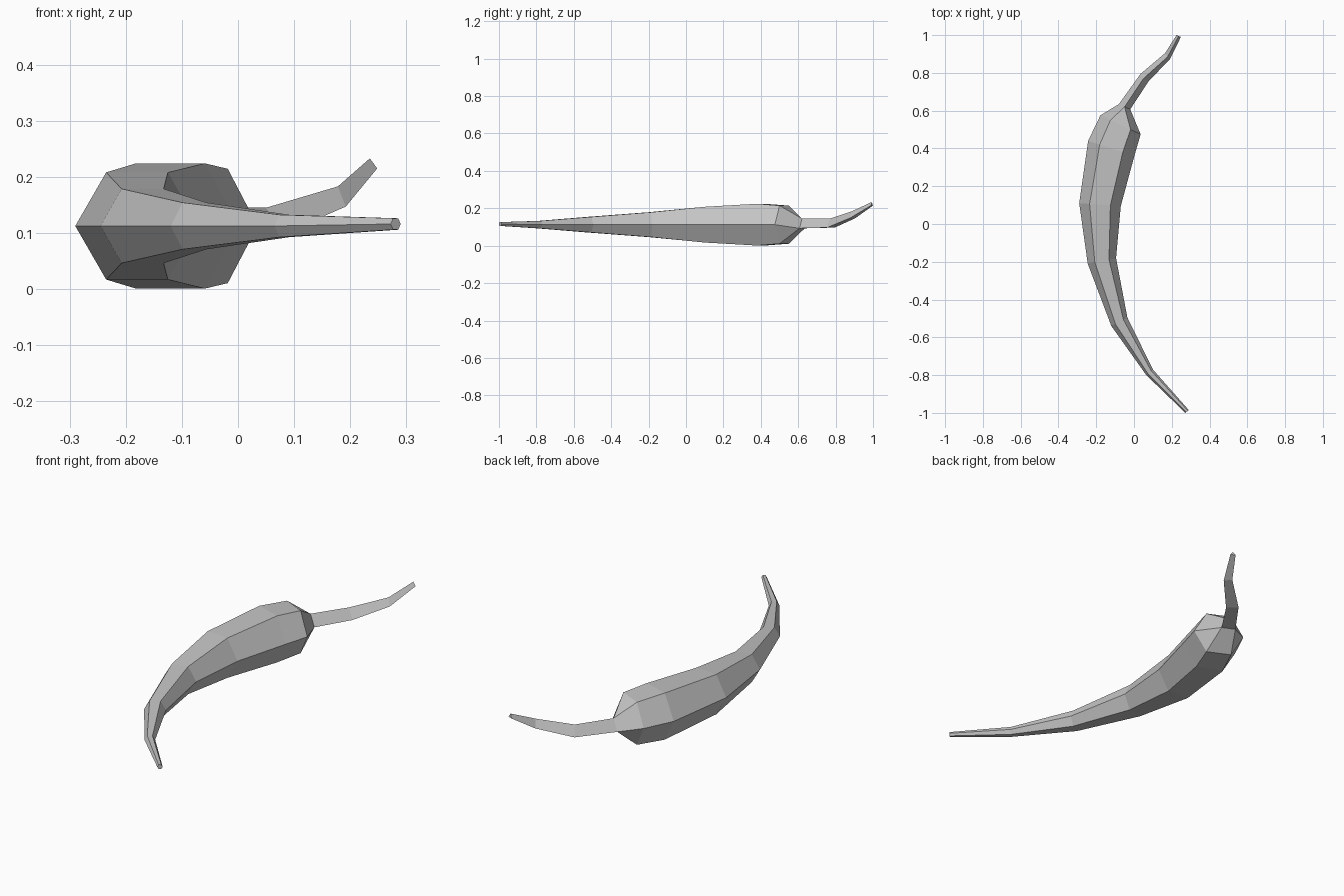
import bpy, bmesh
from mathutils import Vector

cube = bpy.data.objects.get("Cube")
if cube:
    bpy.data.objects.remove(cube, do_unlink=True)

GREY = (0.55, 0.55, 0.55, 1)
mat = bpy.data.materials.new("plain grey")
mat.use_nodes = True
mat.diffuse_color = GREY
mat.node_tree.nodes["Principled BSDF"].inputs["Base Color"].default_value = GREY


def hexagon(outer, inner, z):
    """Regular upright hexagon whose side corners are outer and inner."""
    a, b = Vector((*outer, z)), Vector((*inner, z))
    up = Vector((0, 0, (b - a).length * 0.433))
    p, q = a.lerp(b, 0.25), a.lerp(b, 0.75)
    return [a, p + up, q + up, b, q - up, p - up]


def triangle(outer, top, inner, low, high):
    """Triangle with doubled corners, so that it joins a hexagon."""
    a, t, b = Vector((*outer, low)), Vector((*top, high)), Vector((*inner, low))
    return [a, t, t, b, b, a]


# Curved tapering body, from the tip to the shoulder
rings = [
    hexagon((0.272, -1.0), (0.29, -0.985), 0.116),
    hexagon((0.065, -0.80), (0.10, -0.77), 0.1125),
    hexagon((-0.12, -0.54), (-0.035, -0.495), 0.1125),
    hexagon((-0.245, -0.21), (-0.095, -0.18), 0.1125),
    hexagon((-0.29, 0.11), (-0.07, 0.095), 0.1125),
    hexagon((-0.243, 0.44), (0.002, 0.36), 0.1125),
    hexagon((-0.178, 0.575), (0.035, 0.475), 0.1125),
]
# Thin three-sided stem, rising to its end
rings += [
    triangle((-0.08, 0.635), (-0.05, 0.62), (-0.02, 0.607), 0.093, 0.145),
    triangle((0.035, 0.795), (0.05, 0.77), (0.077, 0.755), 0.097, 0.145),
    triangle((0.165, 0.905), (0.178, 0.885), (0.192, 0.875), 0.147, 0.183),
    triangle((0.225, 1.0), (0.235, 0.992), (0.248, 0.99), 0.215, 0.233),
]

# Loft the rings into one closed skin
bm = bmesh.new()
loops = [[bm.verts.new(p) for p in ring] for ring in rings]
for lower, upper in zip(loops, loops[1:]):
    for i in range(6):
        j = (i + 1) % 6
        bm.faces.new((lower[i], lower[j], upper[j], upper[i]))
bm.faces.new(loops[0])
bm.faces.new(loops[-1])
bmesh.ops.remove_doubles(bm, verts=bm.verts, dist=0.0005)
bmesh.ops.recalc_face_normals(bm, faces=bm.faces)

mesh = bpy.data.meshes.new("curved_pepper")
bm.to_mesh(mesh)
bm.free()
mesh.materials.append(mat)
obj = bpy.data.objects.new("curved_pepper", mesh)
bpy.context.collection.objects.link(obj)
